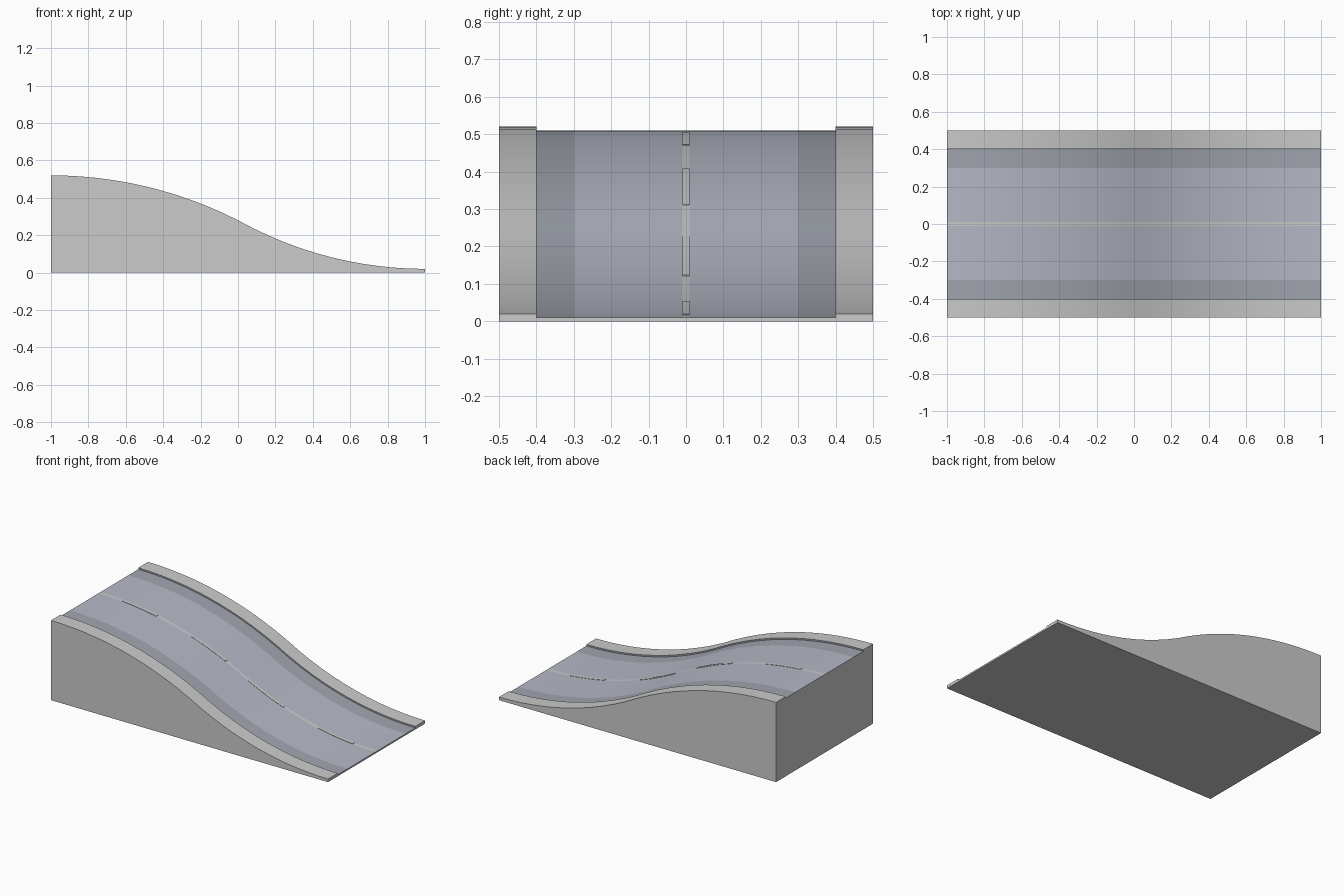
import bpy, bmesh, math

if "Cube" in bpy.data.objects:
    bpy.data.objects.remove(bpy.data.objects["Cube"])

SEGMENTS = 24


def height(x):
    """Curb-top height: crest arc for x < 0, valley arc for x > 0."""
    d = 0.24 if x < 0 else 0.26
    r = (1 + d * d) / (2 * d)
    run = 1 - abs(x)
    sag = r - math.sqrt(r * r - run * run)
    return 0.52 - sag if x < 0 else 0.02 + sag


def material(name, color):
    m = bpy.data.materials.new(name)
    m.diffuse_color = (*color, 1)
    m.use_nodes = True
    m.node_tree.nodes["Principled BSDF"].inputs["Base Color"].default_value = m.diffuse_color
    return m


concrete = material("concrete", (0.75, 0.74, 0.75))
asphalt = material("asphalt", (0.47, 0.49, 0.57))
gutter = material("gutter", (0.36, 0.38, 0.43))
paint = material("line_paint", (0.66, 0.66, 0.67))


def sweep(name, section, xs, mats, strip_mats):
    """Sweep a (y, offset) section along the slope; offset None means ground level."""
    bm = bmesh.new()
    rings = []
    for x in xs:
        h = height(x)
        rings.append([bm.verts.new((x, y, 0 if o is None else h + o))
                      for y, o in section])
    n = len(section)
    for a, b in zip(rings, rings[1:]):
        for i in range(n):
            j = (i + 1) % n
            f = bm.faces.new((a[i], a[j], b[j], b[i]))
            f.material_index = strip_mats[i]
    bm.faces.new(rings[0])
    bm.faces.new(rings[-1])
    bmesh.ops.recalc_face_normals(bm, faces=bm.faces)
    me = bpy.data.meshes.new(name)
    bm.to_mesh(me)
    bm.free()
    for m in mats:
        me.materials.append(m)
    ob = bpy.data.objects.new(name, me)
    bpy.context.collection.objects.link(ob)
    bpy.ops.object.select_all(action='DESELECT')
    ob.select_set(True)
    bpy.context.view_layer.objects.active = ob
    bpy.ops.object.shade_smooth_by_angle(angle=math.radians(30))
    return ob


def span(a, b, n):
    return [a + (b - a) * i / n for i in range(n + 1)]


# Sloped road body with curbs, gutters and centre stripe
half = [(-0.5, None), (-0.5, 0), (-0.4, 0), (-0.4, -0.01), (-0.3, -0.01), (-0.01, -0.01)]
section = half + [(-y, o) for y, o in reversed(half)]
sweep("road_ramp", section, span(-1, 1, SEGMENTS),
      [concrete, asphalt, gutter, paint],
      [0, 0, 2, 2, 1, 3, 1, 2, 2, 0, 0, 0])

# Raised centre-line dashes
for i, (x0, x1) in enumerate([(-5/6, -7/12), (-1/3, -1/12), (1/12, 1/3), (7/12, 5/6)]):
    dash = [(-0.01, -0.0105), (-0.01, -0.008), (0.01, -0.008), (0.01, -0.0105)]
    sweep(f"centre_dash_{i + 1}", dash, span(x0, x1, 3), [paint], [0] * 4)
